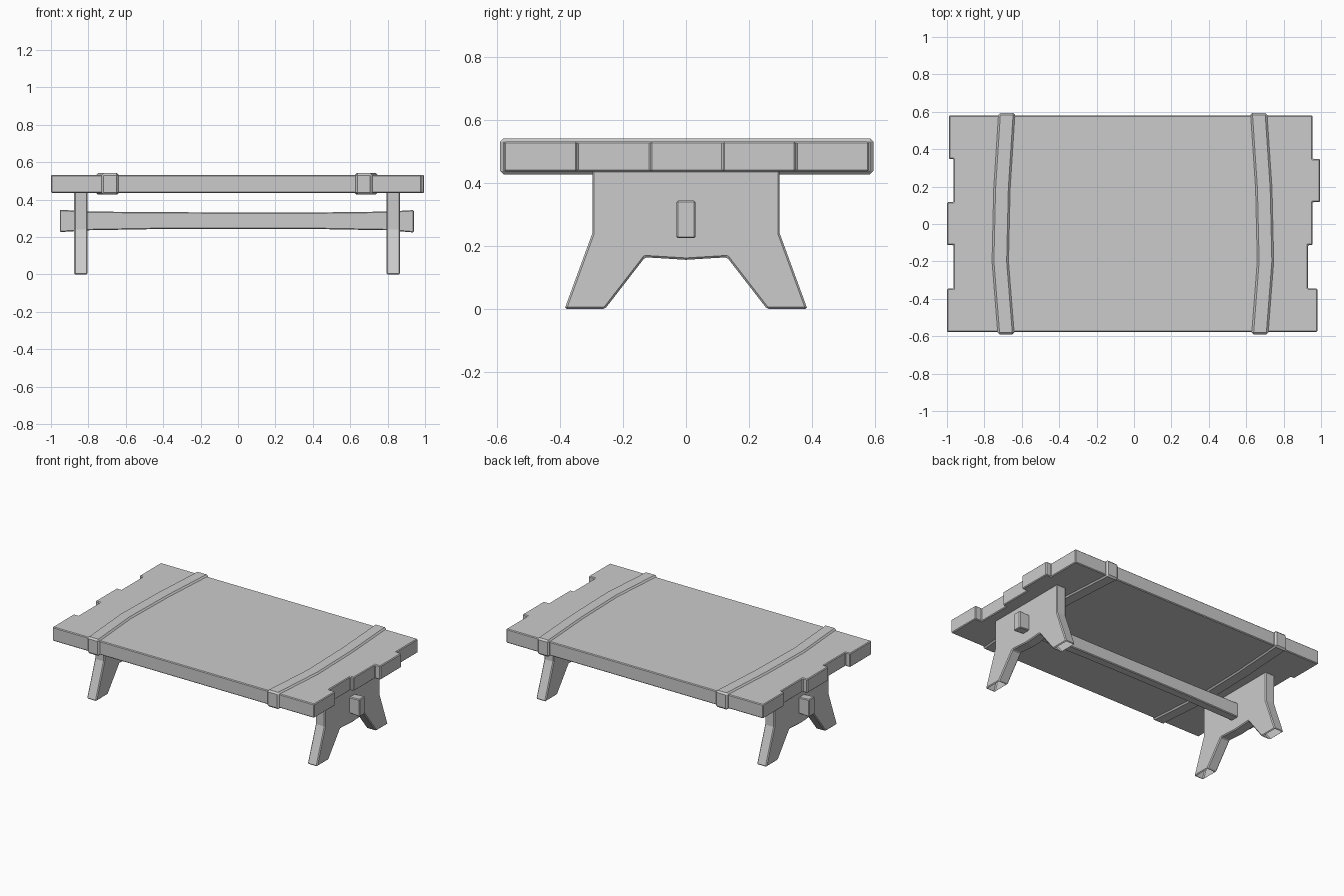
import bpy, bmesh
from mathutils import Vector

if "Cube" in bpy.data.objects:
    bpy.data.objects.remove(bpy.data.objects["Cube"])


def prism(name, outline, to_3d, lo, hi, bevel, open_bottom=False):
    """Extrude a 2D outline between lo and hi, then chamfer its sharp edges."""
    bm = bmesh.new()
    a = [bm.verts.new(to_3d(u, v, lo)) for u, v in outline]
    b = [bm.verts.new(to_3d(u, v, hi)) for u, v in outline]
    bm.faces.new(a)
    bm.faces.new(b)
    n = len(outline)
    for i in range(n):
        j = (i + 1) % n
        bm.faces.new((a[i], a[j], b[j], b[i]))
    bmesh.ops.recalc_face_normals(bm, faces=bm.faces)
    sharp = [e for e in bm.edges if e.calc_face_angle(0) > 0.5]
    bmesh.ops.bevel(bm, geom=sharp, offset=bevel, segments=1,
                    affect='EDGES', profile=0.5, clamp_overlap=True)
    if open_bottom:
        bm.normal_update()
        soles = [f for f in bm.faces
                 if f.normal.z < -0.9 and f.calc_center_median().z < 0.02]
        bmesh.ops.delete(bm, geom=soles, context='FACES')
    mesh = bpy.data.meshes.new(name)
    bm.to_mesh(mesh)
    bm.free()
    obj = bpy.data.objects.new(name, mesh)
    bpy.context.collection.objects.link(obj)
    return obj


def along_z(u, v, w):
    return Vector((u, v, w))


def along_x(u, v, w):
    return Vector((w, u, v))


def along_y(u, v, w):
    return Vector((u, w, v))


# Table top: five planks with uneven ends, front to back
ys = [-0.577, -0.346, -0.113, 0.117, 0.348, 0.58]
left = [-1.0, -0.965, -1.0, -0.965, -0.99]
right = [0.98, 0.93, 0.955, 0.995, 0.955]
right_side, left_side = [], []
for i in range(5):
    right_side += [(right[i], ys[i]), (right[i], ys[i + 1])]
    left_side += [(left[i], ys[i]), (left[i], ys[i + 1])]
prism("table_top", right_side + left_side[::-1], along_z, 0.436, 0.531, 0.005)

# Bowed straps wrapped around the top
strap_y = [-0.59, -0.2, 0.19, 0.594]
for name, centres in (("left_strap", [-0.684, -0.715, -0.706, -0.68]),
                      ("right_strap", [0.673, 0.703, 0.694, 0.667])):
    path = list(zip(centres, strap_y))
    outline = [(x + 0.045, y) for x, y in path]
    outline += [(x - 0.045, y) for x, y in reversed(path)]
    prism(name, outline, along_z, 0.427, 0.541, 0.011)

# Trestle legs with splayed feet
half = [(0.297, 0.44), (0.297, 0.24), (0.385, 0.0), (0.257, 0.0), (0.13, 0.164)]
leg = half + [(0, 0.156)] + [(-y, z) for y, z in reversed(half)]
for name, x in (("left_leg", -0.84), ("right_leg", 0.83)):
    prism(name, leg, along_x, x - 0.036, x + 0.036, 0.006, open_bottom=True)

# Stretcher beam, flaring towards its ends
lower = [(-0.953, 0.226), (-0.8, 0.236), (-0.4, 0.243), (0, 0.244),
         (0.4, 0.243), (0.8, 0.236), (0.94, 0.224)]
upper = [(-0.953, 0.346), (-0.8, 0.336), (-0.4, 0.333), (0, 0.331),
         (0.4, 0.331), (0.8, 0.336), (0.94, 0.344)]
prism("stretcher", lower + upper[::-1], along_y, -0.03, 0.03, 0.005)
